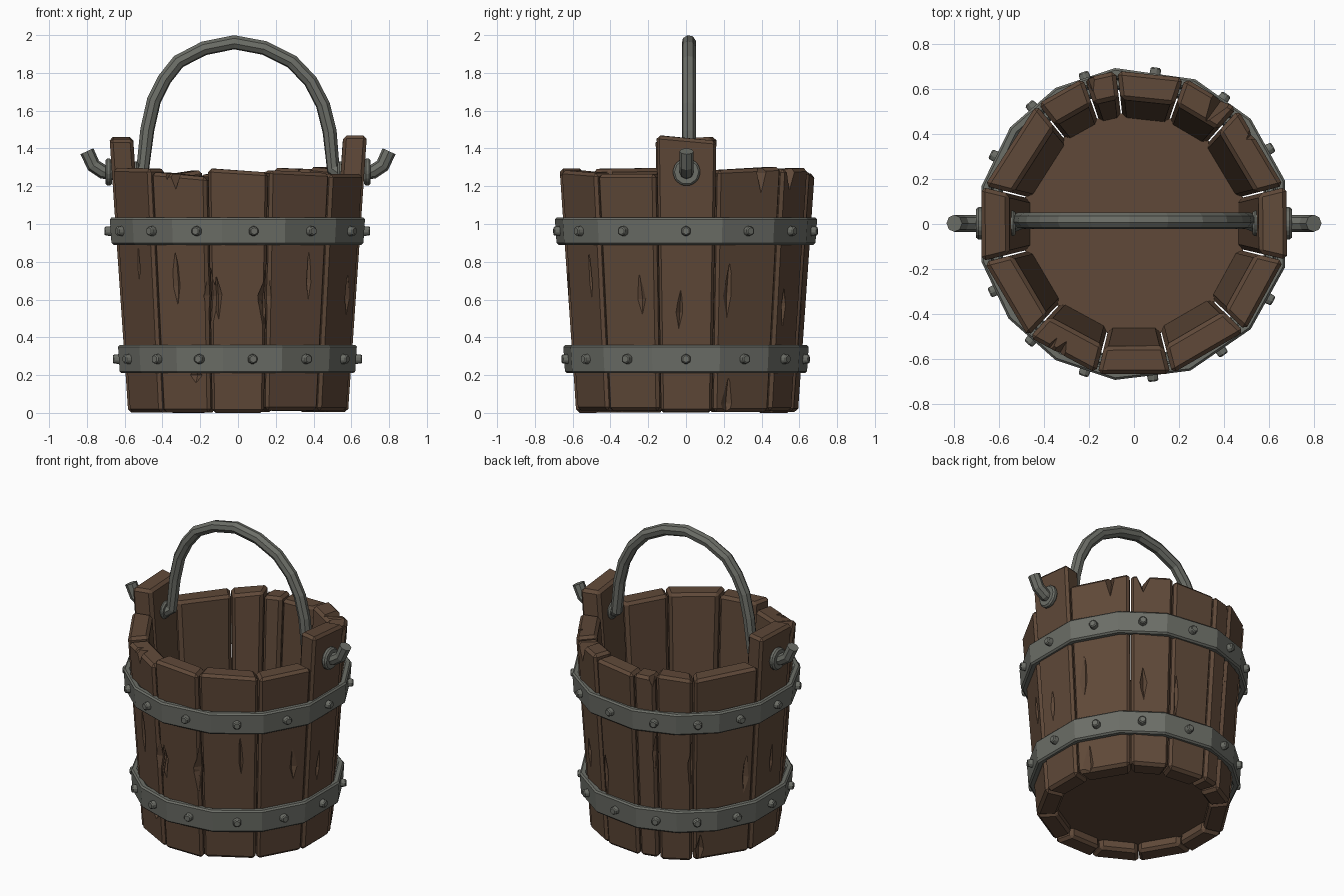
import bpy, bmesh, math, random
from mathutils import Matrix, Vector

random.seed(4)
if "Cube" in bpy.data.objects:
    bpy.data.objects.remove(bpy.data.objects["Cube"])


def material(name, color):
    m = bpy.data.materials.new(name)
    m.use_nodes = True
    m.diffuse_color = color
    m.node_tree.nodes["Principled BSDF"].inputs["Base Color"].default_value = color
    return m


WOOD = material("brown wood", (0.115, 0.066, 0.040, 1))
IRON = material("grey iron", (0.150, 0.156, 0.136, 1))


def make_object(name, bm, mat):
    bmesh.ops.recalc_face_normals(bm, faces=bm.faces)
    mesh = bpy.data.meshes.new(name)
    bm.to_mesh(mesh)
    bm.free()
    ob = bpy.data.objects.new(name, mesh)
    bpy.context.collection.objects.link(ob)
    if mat:
        mesh.materials.append(mat)
    return ob


def bevel(ob, width):
    mod = ob.modifiers.new("bevel", 'BEVEL')
    mod.width = width
    mod.segments = 1
    mod.limit_method = 'ANGLE'


def apply_all(ob):
    bpy.ops.object.select_all(action='DESELECT')
    ob.select_set(True)
    bpy.context.view_layer.objects.active = ob
    bpy.ops.object.convert(target='MESH')


def polar(deg, r, z):
    a = math.radians(deg)
    return Vector((r * math.cos(a), r * math.sin(a), z))


def corner_radius(z):
    return 0.598 + 0.07 * z


def bridge_rings(bm, rings):
    """Join a closed loop of equal vertex rings with quads."""
    for a, b in zip(rings, rings[1:] + rings[:1]):
        for k in range(len(a)):
            n = (k + 1) % len(a)
            bm.faces.new((a[k], a[n], b[n], b[k]))


# Diamond shaped cutters for splits and chips: angle, height, half width, half height, depth
chips = [(257, 0.62, 0.045, 0.20, 0.04), (283, 0.62, 0.04, 0.20, 0.04),
         (240, 1.30, 0.05, 0.14, 0.10), (236, 1.31, 0.04, 0.08, 0.14),
         (55, 1.30, 0.05, 0.13, 0.14), (37, 1.27, 0.035, 0.16, 0.06),
         (22, 0.05, 0.04, 0.15, 0.03), (248, 0.20, 0.04, 0.05, 0.03),
         (107, 1.30, 0.04, 0.10, 0.10), (133, 0.08, 0.03, 0.12, 0.04)]
for i in range(14):
    chips.append((i * 26 + random.uniform(-6, 6), random.uniform(0.5, 0.8),
                  random.uniform(0.015, 0.03), random.uniform(0.12, 0.25), 0.025))
bm = bmesh.new()
for deg, z, w, h, d in chips:
    place = (Matrix.Translation(polar(deg, corner_radius(z) - 0.012, z))
             @ Matrix.Rotation(math.radians(deg), 4, 'Z')
             @ Matrix.Rotation(random.uniform(-0.06, 0.06), 4, 'X')
             @ Matrix.Diagonal((d, w, h, 1)))
    bmesh.ops.create_uvsphere(bm, u_segments=4, v_segments=2, radius=1, matrix=place)
cutter = make_object("chip_cutter", bm, None)
cutter.hide_render = True

# Staves: flat tapered boards between neighbouring seam angles
seams = [-13.5, 14, 48, 71, 96.5, 109, 129, 166, 194, 227, 256, 284, 316, 346.5]
for i, (a0, a1) in enumerate(zip(seams, seams[1:])):
    tall = i in (0, 7)
    a0, a1 = a0 + 0.35, a1 - 0.35
    top = 1.455 if tall else random.uniform(1.26, 1.295)
    lean = random.uniform(-0.015, 0.015)
    thick = 0.125 / math.cos(math.radians(a1 - a0) / 2)
    base = random.uniform(0, 0.012)
    bm = bmesh.new()
    loops = []
    for inset in (0, thick):
        outline = ((a0, base), (a1, base), (a1, top + lean), (a0, top - lean))
        loops.append([bm.verts.new(polar(a, corner_radius(z) - inset, z)) for a, z in outline])
    bm.faces.new(loops[0])
    bm.faces.new(loops[1])
    for k in range(4):
        n = (k + 1) % 4
        bm.faces.new((loops[0][k], loops[0][n], loops[1][n], loops[1][k]))
    stave = make_object("tall_stave" if tall else "stave", bm, WOOD)
    bevel(stave, 0.018)
    cut = stave.modifiers.new("chips", 'BOOLEAN')
    cut.operation = 'DIFFERENCE'
    cut.solver = 'EXACT'
    cut.use_self = True
    cut.object = cutter
    apply_all(stave)
bpy.data.objects.remove(cutter)

# Floor board, raised above the stave ends
bm = bmesh.new()
bmesh.ops.create_cone(bm, cap_ends=True, segments=24, radius1=0.50, radius2=0.50, depth=0.05,
                      matrix=Matrix.Translation((0, 0, 0.09)))
make_object("floor", bm, WOOD)

# Iron hoops with a bolt on each flat
hoop_angles = [-16, 16, 42, 67, 97, 120, 142, 166, 194, 217, 240, 263, 291, 318]
for label, z0, z1, r0, r1 in (("lower", 0.21, 0.36, 0.645, 0.655), ("upper", 0.89, 1.035, 0.69, 0.70)):
    bm = bmesh.new()
    section = ((r0, z0), (r1, z1), (r1 - 0.045, z1), (r0 - 0.045, z0))
    bridge_rings(bm, [[bm.verts.new(polar(a, r, z)) for r, z in section] for a in hoop_angles])
    hoop = make_object(label + "_hoop", bm, IRON)
    bevel(hoop, 0.01)
    apply_all(hoop)
    bm = bmesh.new()
    for a, b in zip(hoop_angles, hoop_angles[1:] + [hoop_angles[0] + 360]):
        mid = (polar(a, 1, 0) + polar(b, 1, 0)) / 2 * ((r0 + r1) / 2)
        out = mid.normalized()
        mid.z = (z0 + z1) / 2
        place = Matrix.Translation(mid + out * 0.01) @ out.to_track_quat('Z', 'Y').to_matrix().to_4x4()
        bmesh.ops.create_cone(bm, cap_ends=True, segments=6, radius1=0.03, radius2=0.026,
                              depth=0.044, matrix=place)
    bolts = make_object(label + "_hoop_bolts", bm, IRON)
    bevel(bolts, 0.006)
    apply_all(bolts)

# Washers around the handle, outside and inside each tall stave
for side, name in ((1, "left"), (-1, "right")):
    for x, r, where in ((0.685, 0.075, "outer"), (0.545, 0.06, "inner")):
        bm = bmesh.new()
        place = Matrix.Translation((side * x, 0.003, 1.275)) @ Matrix.Rotation(side * math.pi / 2, 4, 'Y')
        bmesh.ops.create_cone(bm, cap_ends=True, segments=10, radius1=r, radius2=r,
                              depth=0.035, matrix=place)
        washer = make_object(f"{name}_{where}_washer", bm, IRON)
        bevel(washer, 0.01)
        apply_all(washer)

# Arched handle, passing through the tall staves and ending in upturned hooks
hook = [(0.80, 1.385), (0.765, 1.31), (0.715, 1.277), (0.65, 1.27), (0.535, 1.27)]
arch = [(-0.505, 1.29), (-0.48, 1.5), (-0.445, 1.655), (-0.39, 1.765), (-0.315, 1.86),
        (-0.18, 1.93), (-0.02, 1.962), (0.14, 1.932), (0.285, 1.86), (0.385, 1.755),
        (0.45, 1.63), (0.485, 1.49), (0.505, 1.29)]
path = [(-x, z) for x, z in hook] + arch + hook[::-1]
curve = bpy.data.curves.new("handle", 'CURVE')
curve.dimensions = '3D'
curve.bevel_depth = 0.038
curve.bevel_resolution = 2
curve.use_fill_caps = True
spline = curve.splines.new('POLY')
spline.points.add(len(path) - 1)
spline.use_smooth = False
for point, (x, z) in zip(spline.points, path):
    point.co = (x, 0.015 if abs(x) < 0.52 else 0.003, z, 1)
curve.materials.append(IRON)
handle = bpy.data.objects.new("handle", curve)
bpy.context.collection.objects.link(handle)
apply_all(handle)
